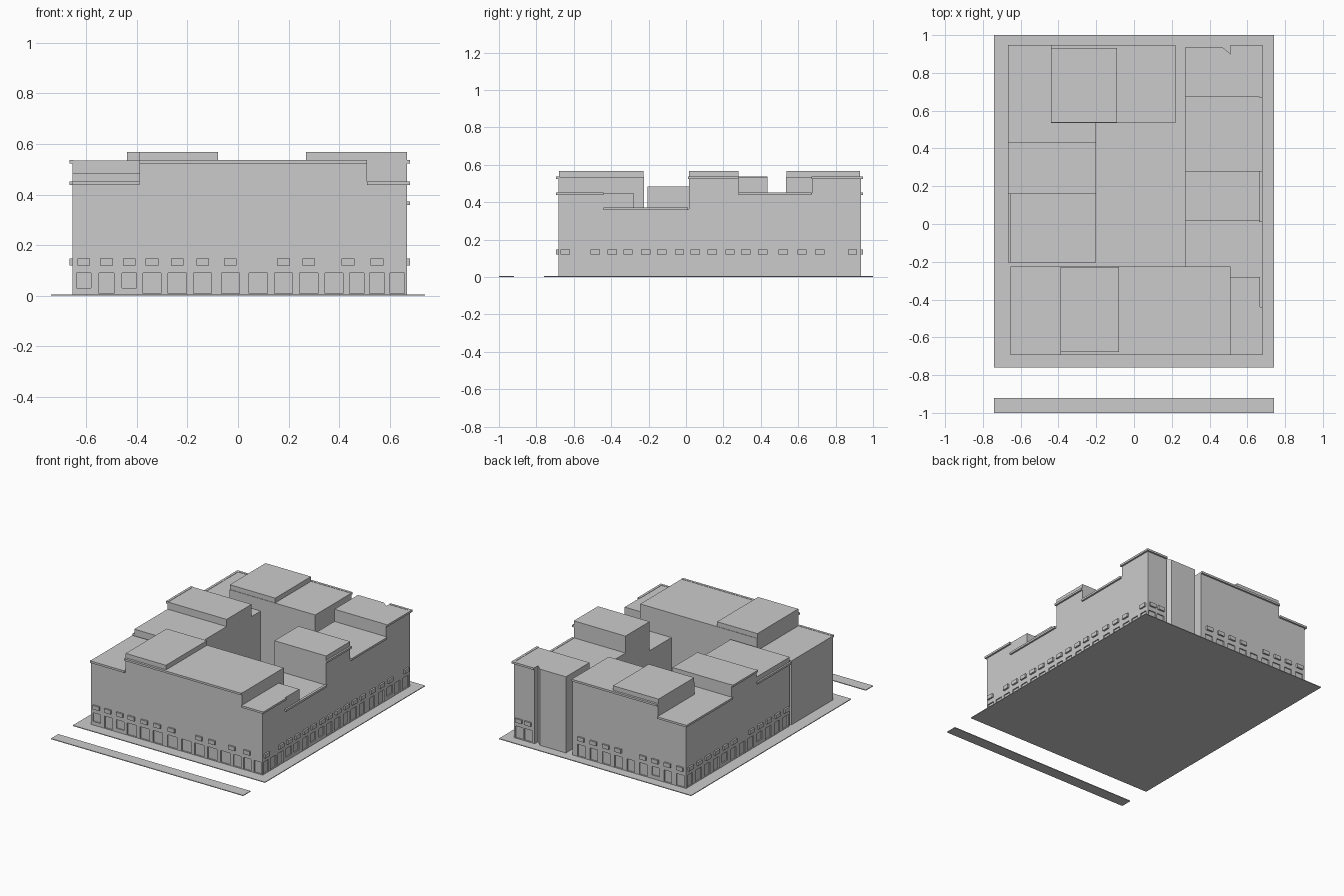
import bpy
import bmesh

cube = bpy.data.objects.get("Cube")
if cube:
    bpy.data.objects.remove(cube, do_unlink=True)

grey = bpy.data.materials.new("light_grey")
grey.use_nodes = True
grey.diffuse_color = (0.6, 0.6, 0.6, 1)
grey.node_tree.nodes["Principled BSDF"].inputs["Base Color"].default_value = (0.6, 0.6, 0.6, 1)

WEST, EAST, SOUTH, NORTH = -0.655, 0.668, -0.682, 0.935
GROUND = 0.005
LIP = 0.012


def add_prism(bm, outline, z0, z1):
    """Extrude a counter-clockwise plan outline between two heights."""
    low = [bm.verts.new((x, y, z0)) for x, y in outline]
    high = [bm.verts.new((x, y, z1)) for x, y in outline]
    bm.faces.new(low[::-1])
    bm.faces.new(high)
    n = len(outline)
    for i in range(n):
        j = (i + 1) % n
        bm.faces.new((low[i], low[j], high[j], high[i]))


def rect(x0, x1, y0, y1):
    return [(x0, y0), (x1, y0), (x1, y1), (x0, y1)]


def finish(name, bm):
    mesh = bpy.data.meshes.new(name)
    bm.to_mesh(mesh)
    bm.free()
    mesh.materials.append(grey)
    obj = bpy.data.objects.new(name, mesh)
    bpy.context.collection.objects.link(obj)
    return obj


def prism(name, outline, z0, z1):
    bm = bmesh.new()
    add_prism(bm, outline, z0, z1)
    return finish(name, bm)


def wall_rect(side, a, b, back, out):
    """Plan rectangle along a facade, from 'back' inside to 'out' outside."""
    if side == "south":
        return rect(a, b, SOUTH - out, SOUTH + back)
    if side == "north":
        return rect(a, b, NORTH - back, NORTH + out)
    if side == "west":
        return rect(WEST - out, WEST + back, a, b)
    return rect(EAST - back, EAST + out, a, b)


# Ground plates
prism("ground_plate", rect(-0.74, 0.74, -0.76, 1.0), 0, GROUND)
prism("street_strip", rect(-0.74, 0.74, -1.0, -0.92), 0, GROUND)

# Building wings around the courtyard
LOW, HIGH, TOP = 0.45, 0.535, 0.568
wings = [
    prism("front_wing_left", rect(WEST, -0.39, SOUTH, -0.225), 0, LOW),
    prism("front_wing_middle", rect(-0.39, 0.51, SOUTH, -0.225), 0, HIGH),
    prism("front_wing_right", rect(0.51, EAST, SOUTH, -0.28), 0, LOW),
    prism("right_wing_low", rect(0.27, EAST, -0.28, 0.015), 0, 0.365),
    prism("right_wing_tower", rect(0.27, EAST, 0.015, 0.28), 0, TOP),
    prism("right_wing_middle", rect(0.27, EAST, 0.28, 0.675), 0, LOW),
    prism("right_wing_back", [(0.27, 0.675), (EAST, 0.675), (EAST, NORTH), (0.51, NORTH),
                              (0.51, 0.9), (0.47, NORTH), (0.27, NORTH)], 0, HIGH),
    prism("left_wing_front", rect(WEST, -0.2, -0.205, 0.16), 0, 0.485),
    prism("left_wing_tower", rect(WEST, -0.2, 0.16, 0.435), 0, HIGH),
    prism("left_wing_link", rect(WEST, -0.2, 0.435, 0.535), 0, LOW),
    prism("back_wing_left", rect(WEST, -0.44, 0.535, NORTH), 0, LOW),
    prism("back_wing_middle", rect(-0.44, 0.22, 0.535, NORTH), 0, HIGH),
]

# Raised roof storeys
prism("front_roof_storey", rect(-0.39, -0.08, SOUTH + 0.004, -0.228), HIGH, TOP)
prism("back_roof_storey", rect(-0.44, -0.09, 0.538, NORTH - 0.004), HIGH, TOP)

# Cornices: facade, start, end, top height
cornices = [
    ("south", WEST, -0.39, LOW), ("south", -0.39, 0.51, HIGH), ("south", 0.51, EAST + LIP, LOW),
    ("east", SOUTH, -0.44, LOW), ("east", -0.44, 0.01, 0.37), ("east", 0.01, 0.28, HIGH),
    ("east", 0.28, 0.67, LOW), ("east", 0.67, NORTH + LIP, HIGH),
    ("north", 0.51, EAST, HIGH), ("north", -0.44, 0.22, HIGH), ("north", WEST - LIP, -0.44, LOW),
    ("west", 0.435, NORTH, LOW), ("west", 0.16, 0.435, HIGH), ("west", -0.205, 0.16, LOW),
]
bm = bmesh.new()
for side, a, b, z in cornices:
    add_prism(bm, wall_rect(side, a, b, 0.005, LIP), z - 0.012, z + 0.002)
finish("cornices", bm)

# Ground floor openings: centres along each facade
south = [-0.61, -0.52, -0.43, -0.34, -0.24, -0.14, -0.03, 0.08, 0.18, 0.28, 0.38, 0.47, 0.55, 0.63]
east = [-0.645, -0.565, -0.485, -0.395, -0.31, -0.215, -0.13, -0.035, 0.05,
        0.14, 0.235, 0.32, 0.41, 0.52, 0.62, 0.715, 0.8, 0.89]
west = [-0.16 + 0.0955 * i for i in range(12)]
north = [-0.61 + 0.095 * i for i in range(9)] + [0.56, 0.63]
# Facade, centres, indices of raised windows, indices with no lintel
facades = [
    ("south", south, {0, 2}, {7, 10, 11, 13}),
    ("east", east, {3, 4, 6, 7, 15}, {1, 16}),
    ("west", west, {3, 7}, {5}),
    ("north", north, {2}, {4}),
]
cutter_bm, lintel_bm = bmesh.new(), bmesh.new()
for side, centres, raised, bare in facades:
    for i, c in enumerate(centres):
        half = 0.036 if side == "south" and 3 <= i <= 10 else 0.029
        bottom = 0.03 if i in raised else GROUND + 0.003
        add_prism(cutter_bm, wall_rect(side, c - half, c + half, 0.008, 0.02), bottom, 0.09)
        if i not in bare:
            add_prism(lintel_bm, wall_rect(side, c - 0.025, c + 0.025, 0.004, LIP), 0.12, 0.147)
# One extra lintel stands between two shop doors
add_prism(lintel_bm, wall_rect("south", 0.41, 0.46, 0.004, LIP), 0.12, 0.147)
finish("window_lintels", lintel_bm)

# Recess the openings into the wings
cutter = finish("opening_cutter", cutter_bm)
for wing in wings:
    cut = wing.modifiers.new("openings", "BOOLEAN")
    cut.operation = "DIFFERENCE"
    cut.solver = "EXACT"
    cut.object = cutter
graph = bpy.context.evaluated_depsgraph_get()
carved = [bpy.data.meshes.new_from_object(w.evaluated_get(graph)) for w in wings]
for wing, mesh in zip(wings, carved):
    wing.modifiers.clear()
    wing.data = mesh
bpy.data.objects.remove(cutter, do_unlink=True)
